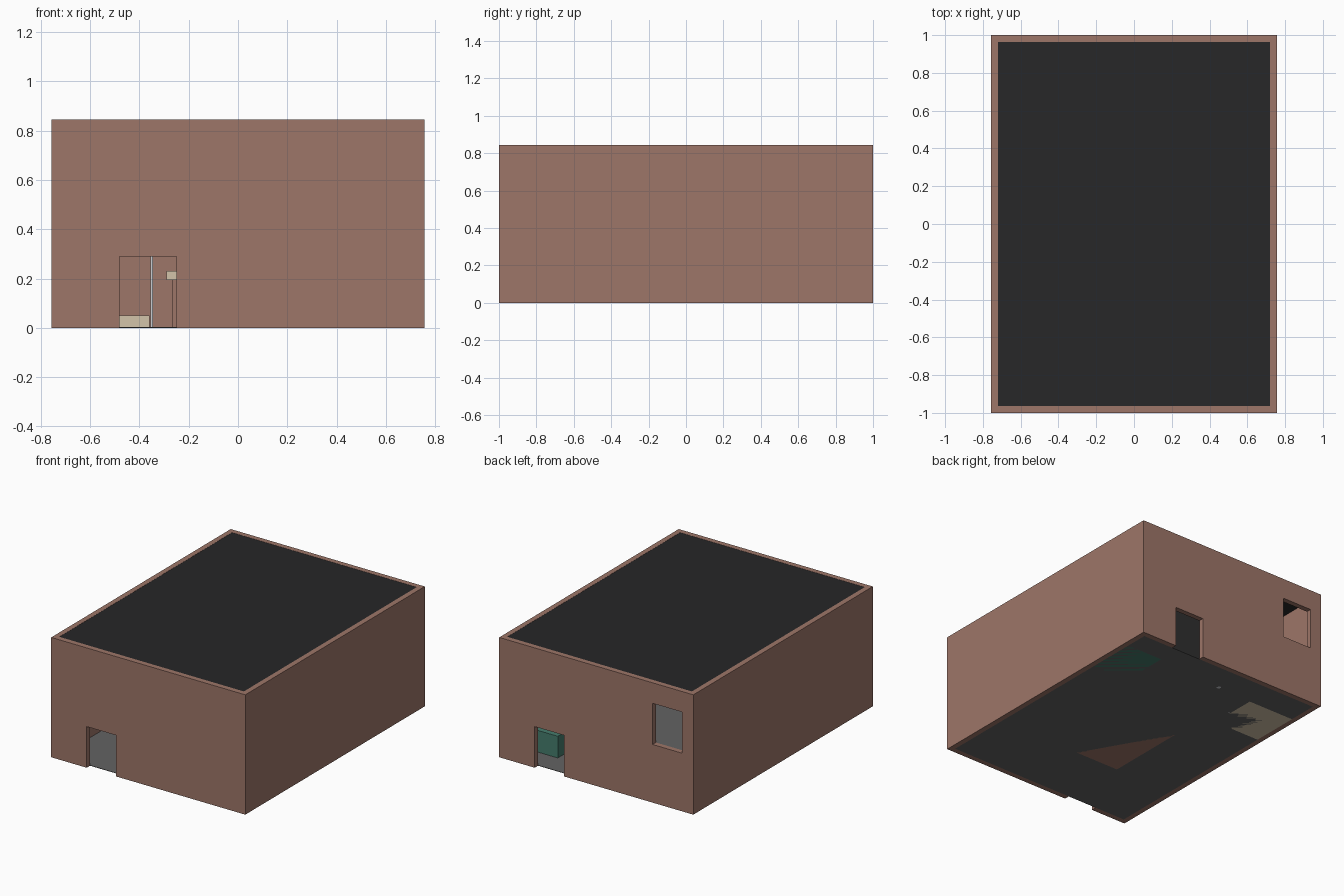
import bpy

if "Cube" in bpy.data.objects:
    bpy.data.objects.remove(bpy.data.objects["Cube"])


def material(name, r, g, b):
    m = bpy.data.materials.new(name)
    m.diffuse_color = (r, g, b, 1)
    m.use_nodes = True
    m.node_tree.nodes["Principled BSDF"].inputs["Base Color"].default_value = m.diffuse_color
    return m


BRICK = material("brick", 0.34, 0.18, 0.14)
DARK = material("dark_roof", 0.02, 0.02, 0.021)
FLOOR = material("floor_grey", 0.125, 0.125, 0.125)
BEIGE = material("beige", 0.65, 0.55, 0.40)
TEAL = material("teal", 0.06, 0.20, 0.15)
STEEL = material("steel", 0.60, 0.62, 0.65)


def box(name, lo, hi, mat=None):
    size = [b - a for a, b in zip(lo, hi)]
    mid = [(a + b) / 2 for a, b in zip(lo, hi)]
    bpy.ops.mesh.primitive_cube_add(size=1, location=mid)
    ob = bpy.context.object
    ob.name = name
    ob.scale = size
    bpy.ops.object.transform_apply(location=True, rotation=False, scale=True)
    if mat:
        ob.data.materials.append(mat)
    return ob


def cylinder(name, x, y, z0, z1, r, mat):
    bpy.ops.mesh.primitive_cylinder_add(vertices=24, radius=r, depth=z1 - z0,
                                        location=(x, y, (z0 + z1) / 2))
    ob = bpy.context.object
    ob.name = name
    ob.data.materials.append(mat)
    bpy.ops.object.shade_smooth_by_angle()
    return ob


def cut(target, cutter):
    cutter.hide_render = True
    mod = target.modifiers.new("opening", 'BOOLEAN')
    mod.operation = 'DIFFERENCE'
    mod.solver = 'EXACT'
    mod.object = cutter
    bpy.context.view_layer.objects.active = target
    bpy.ops.object.modifier_apply(modifier=mod.name)
    bpy.data.objects.remove(cutter, do_unlink=True)


X, Y, H = 0.757, 1.0, 0.845   # outer half width, half length, height
T = 0.037                     # wall thickness
IX, IY = X - T, Y - T
UP = 0.41                     # upper floor level

# Brick shell with two ground doors and an upper opening
walls = box("walls", (-X, -Y, 0), (X, Y, H), BRICK)
cut(walls, box("room_cutter", (-IX, -IY, -0.1), (IX, IY, H + 0.1)))
for x0, x1, y, z0, z1 in ((-0.48, -0.25, -Y, -0.1, 0.29),
                          (0.25, 0.48, Y, -0.1, 0.29),
                          (-0.67, -0.44, Y, UP, 0.70)):
    cut(walls, box("opening_cutter", (x0, y - 0.1, z0), (x1, y + 0.1, z1)))

# Floors and roof
box("ground_floor", (-IX, -IY, 0), (IX, IY, 0.003), FLOOR)
box("upper_floor", (-IX, -IY, UP - 0.035), (IX, IY, UP), FLOOR)
box("roof", (-IX, -IY, H - 0.03), (IX, IY, H - 0.001), DARK)

# Bar counter: brick base with overhanging beige top
box("counter_base", (-0.265, -0.49, 0), (0.22, 0.25, 0.195), BRICK)
box("counter_top", (-0.29, -0.515, 0.195), (0.245, 0.275, 0.23), BEIGE)

# Low platform with a support pole
box("platform", (-IX, 0.40, 0), (-0.36, 0.75, 0.05), BEIGE)
cylinder("pole", -0.35, 0.55, 0, UP - 0.035, 0.006, STEEL)

# Teal bench beside the back door and a round table
box("bench", (0.44, 0.45, 0), (IX, 0.80, 0.156), TEAL)
cylinder("table_leg", -0.085, 0.76, 0, 0.13, 0.015, STEEL)
cylinder("table_top", -0.085, 0.76, 0.13, 0.145, 0.07, BEIGE)
